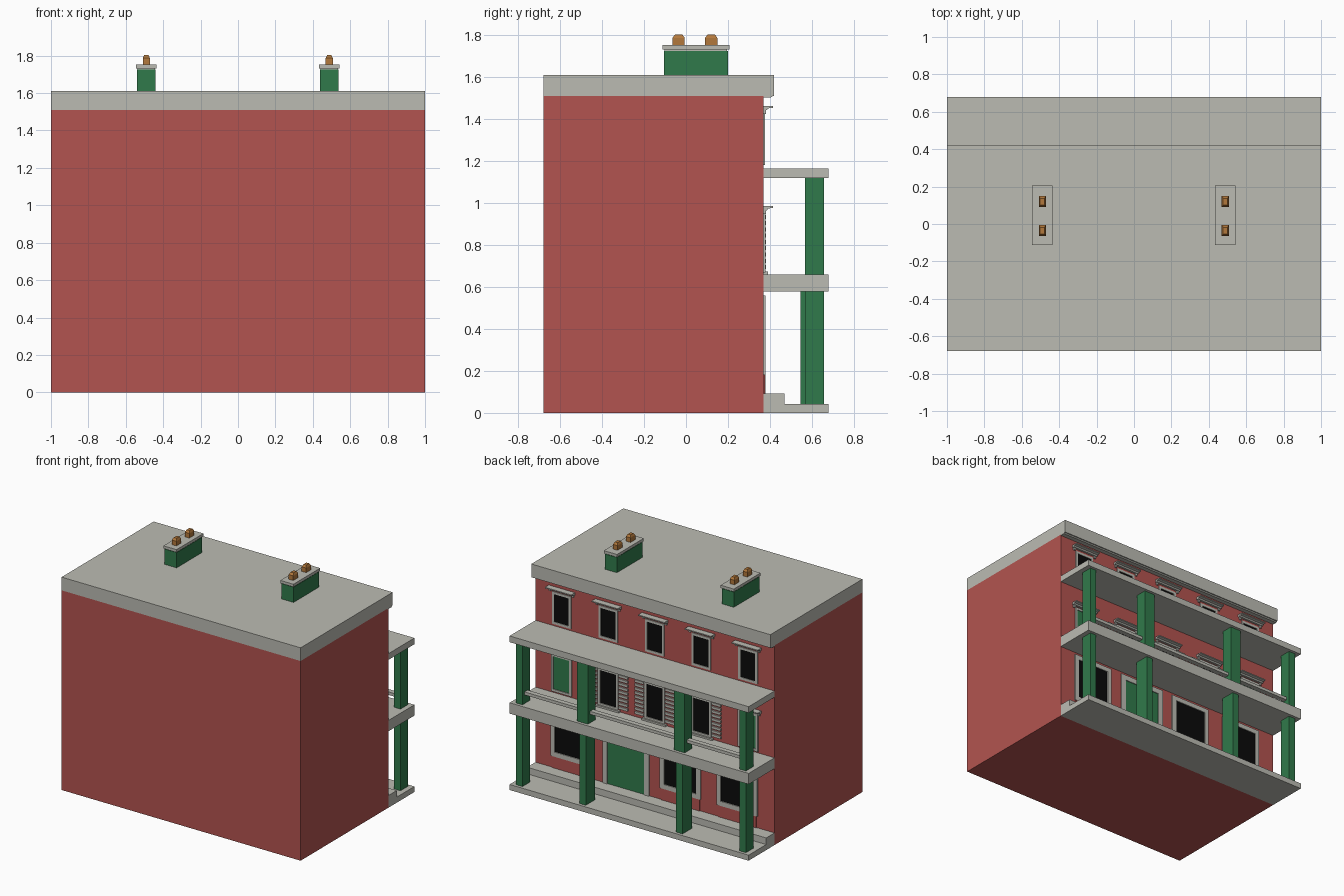
import bpy, bmesh

if "Cube" in bpy.data.objects:
    bpy.data.objects.remove(bpy.data.objects["Cube"])


def material(name, rgb):
    m = bpy.data.materials.new(name)
    m.diffuse_color = (*rgb, 1)
    m.use_nodes = True
    m.node_tree.nodes["Principled BSDF"].inputs["Base Color"].default_value = m.diffuse_color
    return m


RED = material("red_wall", (0.45, 0.088, 0.08))
GREEN = material("green_paint", (0.03, 0.195, 0.07))
BLACK = material("dark_glass", (0.003, 0.003, 0.003))
CLAY = material("clay", (0.45, 0.19, 0.045))
STONE = material("stone", (0.5, 0.5, 0.45))
WALL = 0.37


def finish(name, bm, mat):
    bmesh.ops.recalc_face_normals(bm, faces=bm.faces)
    me = bpy.data.meshes.new(name)
    bm.to_mesh(me)
    bm.free()
    me.materials.append(mat)
    ob = bpy.data.objects.new(name, me)
    bpy.context.collection.objects.link(ob)


def boxes(name, mat, *dims):
    """Each box is x0, x1, y0, y1, z0, z1 and an optional top scale."""
    bm = bmesh.new()
    for x0, x1, y0, y1, z0, z1, *taper in dims:
        t = taper[0] if taper else 1
        for v in bmesh.ops.create_cube(bm, size=1)["verts"]:
            k = t if v.co.z > 0 else 1
            v.co = ((x0 + x1) / 2 + v.co.x * k * (x1 - x0),
                    (y0 + y1) / 2 + v.co.y * k * (y1 - y0),
                    (z0 + z1) / 2 + v.co.z * (z1 - z0))
    finish(name, bm, mat)


def prism(name, mat, x0, x1, profile):
    """Extrude a y,z profile along x."""
    bm = bmesh.new()
    face = bm.faces.new([bm.verts.new((x0, y, z)) for y, z in profile])
    ext = bmesh.ops.extrude_face_region(bm, geom=[face])["geom"]
    for v in ext:
        if isinstance(v, bmesh.types.BMVert):
            v.co.x = x1
    finish(name, bm, mat)


def frame(name, x0, x1, z0, z1, w, depth, bottom=True):
    y0, y1 = WALL - 0.005, WALL + depth
    parts = [(x0, x0 + w, y0, y1, z0, z1), (x1 - w, x1, y0, y1, z0, z1),
             (x0 + w, x1 - w, y0, y1, z1 - w, z1)]
    if bottom:
        parts.append((x0 + w, x1 - w, y0, y1, z0, z0 + w))
    boxes(name, STONE, *parts)


def opening(name, c, width, z0, z1, w, depth, mat, bottom=True):
    x0, x1 = c - width / 2, c + width / 2
    boxes(name + "_pane", mat, (x0 + w / 2, x1 - w / 2, WALL - 0.01, WALL + 0.002, z0, z1 - w / 2))
    frame(name + "_frame", x0, x1, z0, z1, w, depth, bottom)


def hood(name, c, z):
    # Thin sloping drip hood with small end brackets
    prism(name, STONE, c - 0.11, c + 0.11,
          [(WALL, z + 0.002), (0.385, z + 0.002), (0.392, z + 0.011), (0.415, z + 0.014),
           (0.415, z + 0.022), (WALL, z + 0.022)])
    boxes(name + "_brackets", STONE, *[(c + s * 0.095 - 0.008, c + s * 0.095 + 0.008,
                                        WALL - 0.005, 0.38, z - 0.015, z + 0.004) for s in (-1, 1)])


# Main body, roof and cornice
boxes("walls", RED, (-1, 1, -0.68, WALL, 0, 1.51))
boxes("roof", STONE, (-1, 1, -0.68, 0.42, 1.51, 1.61))
prism("cornice", STONE, -1, 1, [(0.36, 1.503), (0.405, 1.503), (0.415, 1.512), (0.36, 1.512)])

# Porch floors, step and porch roof
boxes("porch_base", STONE, (-1, 1, WALL, 0.68, 0, 0.042))
boxes("porch_step", STONE, (-1, 1, WALL, 0.47, 0.042, 0.092))
boxes("balcony_floor", STONE, (-1, 1, WALL, 0.68, 0.578, 0.66))
boxes("porch_roof", STONE, (-1, 1, WALL, 0.68, 1.118, 1.165))

# Columns and balcony rails
for i, (c, mid) in enumerate([(-0.935, 0), (-0.405, 1), (0.405, 1), (0.935, 0)]):
    lo = 0.027
    hi = 0.045 if mid else 0.027
    boxes(f"lower_column_{i}", GREEN, (c - lo, c + lo, 0.545 if mid else 0.568, 0.658, 0.042, 0.578))
    boxes(f"upper_column_{i}", GREEN, (c - hi, c + hi, 0.568, 0.658, 0.66, 1.118))
boxes("balcony_rail", STONE, *[(a, b, 0.595, 0.632, 0.725, 0.748)
                               for a, b in [(-0.92, -0.44), (-0.38, 0.38), (0.44, 0.92)]])

# Ground floor windows with red panels beneath, and the main door
for i, c in enumerate([0.70, -0.215, -0.69]):
    opening(f"ground_window_{i}", c, 0.34, 0.18, 0.56, 0.035, 0.009, BLACK)
    boxes(f"under_window_panel_{i}", RED, (c - 0.16, c + 0.16, WALL - 0.005, WALL + 0.006, 0.092, 0.18))
opening("main_door", 0.24, 0.39, 0.092, 0.56, 0.04, 0.009, GREEN, False)

# Upper floors: five bays each
for i, c in enumerate([-0.78, -0.39, 0, 0.39, 0.78]):
    opening(f"top_window_{i}", c, 0.16, 1.18, 1.425, 0.018, 0.006, BLACK)
    hood(f"top_hood_{i}", c, 1.44)
    end = abs(c) > 0.5
    opening(f"balcony_door_{i}" if end else f"middle_window_{i}", c, 0.17, 0.67, 0.955,
            0.018, 0.008, GREEN if end else BLACK)
    hood(f"middle_hood_{i}", c, 0.963)
    if not end:
        boxes(f"middle_sill_{i}", STONE, (c - 0.1, c + 0.1, WALL - 0.005, 0.39, 0.66, 0.673))
        # Louvred shutters either side
        for s in (-1, 1):
            m = c + s * 0.128
            boxes(f"shutter_{i}_{'right' if s > 0 else 'left'}", STONE,
                  *[(m - 0.038, m + 0.038, WALL - 0.005, WALL + 0.01, 0.685 + k * 0.03, 0.704 + k * 0.03)
                    for k in range(9)])

# Chimneys with caps and clay pots
for side, c in (("left", -0.49), ("right", 0.488)):
    boxes(f"chimney_{side}", GREEN, (c - 0.05, c + 0.05, -0.105, 0.2, 1.61, 1.725))
    boxes(f"chimney_cap_{side}", STONE, (c - 0.046, c + 0.046, -0.102, 0.196, 1.72, 1.733),
          (c - 0.055, c + 0.055, -0.113, 0.207, 1.731, 1.752))
    for j, y in enumerate((-0.035, 0.12)):
        boxes(f"chimney_pot_{side}_{j}", CLAY, (c - 0.019, c + 0.019, y - 0.029, y + 0.029, 1.75, 1.787),
              (c - 0.019, c + 0.019, y - 0.029, y + 0.029, 1.787, 1.803, 0.6))
